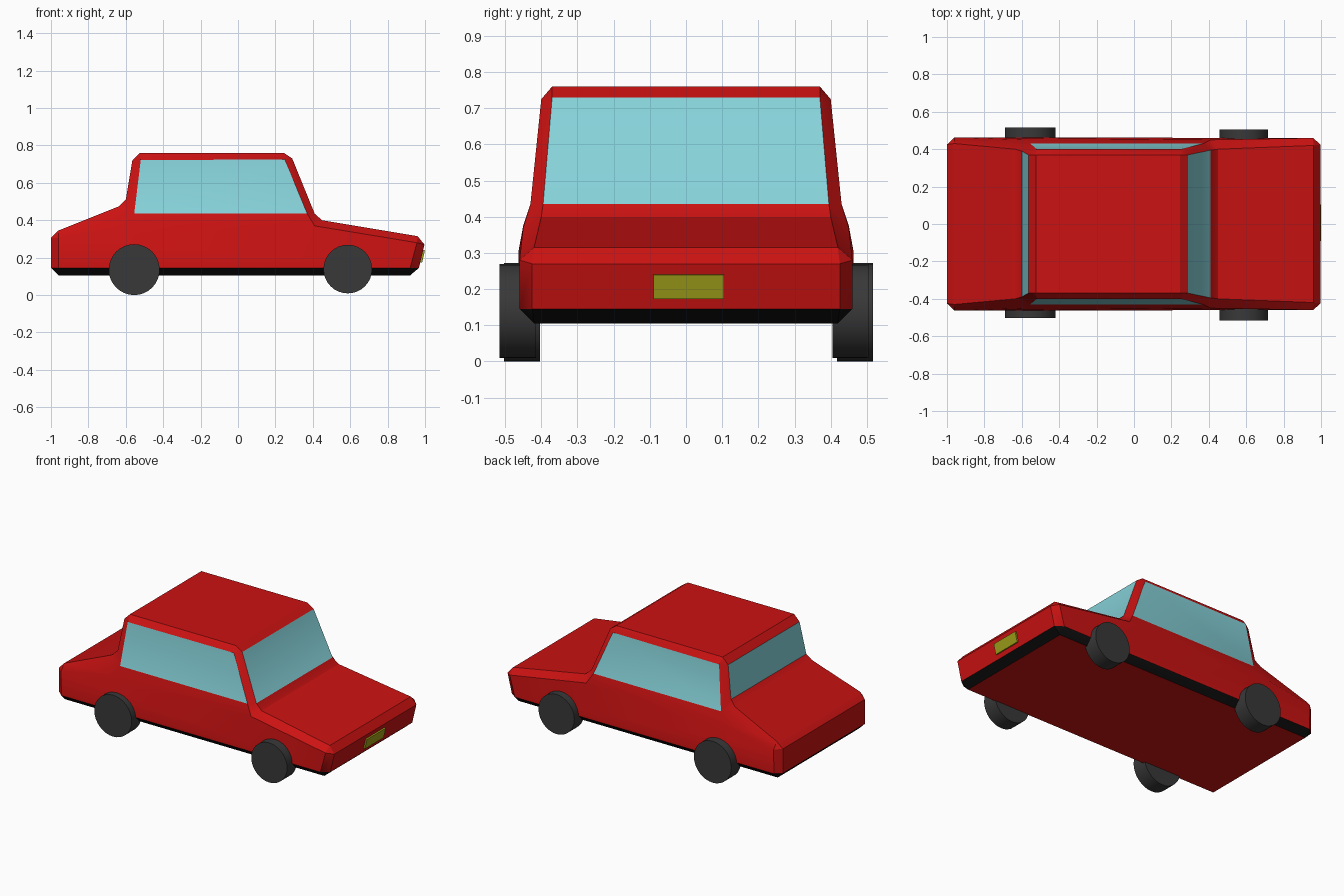
import bpy, bmesh, math

if "Cube" in bpy.data.objects:
    bpy.data.objects.remove(bpy.data.objects["Cube"])

def material(name, rgb):
    m = bpy.data.materials.new(name)
    m.diffuse_color = (*rgb, 1)
    m.use_nodes = True
    m.node_tree.nodes["Principled BSDF"].inputs["Base Color"].default_value = m.diffuse_color
    return m

red = material("red_paint", (0.6, 0.006, 0.006))
glass = material("glass", (0.24, 0.65, 0.70))
black = material("black_trim", (0.004, 0.004, 0.004))
rubber = material("rubber", (0.04, 0.04, 0.04))
yellow = material("plate_yellow", (0.35, 0.35, 0.01))

# Side loop of the body: (x, half width, z)
side = dict(
    A=(-.96, .46, .145), B=(-.96, .463, .305), D=(-.59, .45, .375),
    E=(-.555, .43, .435), F=(-.52, .40, .722), H=(.25, .40, .725),
    J=(.37, .43, .435), K=(.41, .45, .37), M=(.957, .46, .28), N=(.92, .46, .145))

# Centre profile, rear to front: (x, half width, z, matching side point)
profile = [
    (-1, .425, .145, 'A'), (-1, .425, .305, 'B'), (-.96, .43, .345, 'B'),
    (-.635, .40, .475, 'D'), (-.60, .39, .51, 'E'), (-.565, .37, .72, 'F'),
    (-.525, .37, .76, 'F'), (.245, .37, .76, 'H'), (.29, .37, .73, 'H'),
    (.41, .395, .435, 'J'), (.45, .40, .40, 'K'), (.96, .42, .315, 'M'),
    (.997, .425, .27, 'M'), (.967, .425, .145, 'N')]
RED, GLASS, BLACK = 0, 1, 2

def build_body():
    bm = bmesh.new()

    def face(verts, mat=RED):
        bm.faces.new(verts).material_index = mat

    rims, floors = [], []
    for s in (-1, 1):
        S = {k: bm.verts.new((x, s * y, z)) for k, (x, y, z) in side.items()}
        rim = [bm.verts.new((x, s * y, z)) for x, y, z, _ in profile]
        floor = [bm.verts.new((x, s * .42, .105)) for x in (-.96, .92)]
        # Chamfer between the centre profile and the side
        for i in range(len(rim) - 1):
            p, q = S[profile[i][3]], S[profile[i + 1][3]]
            face([rim[i], rim[i + 1], q] + ([p] if p != q else []))
        # Doors, shoulder and side window
        face([S[k] for k in "ANMKDB"])
        face([S[k] for k in "DKJE"])
        face([S[k] for k in "EJHF"], GLASS)
        # Black sill along the side and at the corners
        face([S['A'], S['N'], floor[1], floor[0]], BLACK)
        face([rim[0], S['A'], floor[0]], BLACK)
        face([rim[-1], S['N'], floor[1]], BLACK)
        rims.append(rim)
        floors.append(floor)

    # Panels across the car; rear window and windscreen are glass
    l, r = rims
    for i in range(len(l) - 1):
        face([l[i], l[i + 1], r[i + 1], r[i]], GLASS if i in (4, 8) else RED)
    # End sills and floor
    for end, k in ((0, 0), (-1, 1)):
        face([l[end], r[end], floors[1][k], floors[0][k]], BLACK)
    face(floors[0] + floors[1][::-1])

    bmesh.ops.recalc_face_normals(bm, faces=bm.faces)
    mesh = bpy.data.meshes.new("body")
    bm.to_mesh(mesh)
    bm.free()
    for m in (red, glass, black):
        mesh.materials.append(m)
    ob = bpy.data.objects.new("body", mesh)
    bpy.context.collection.objects.link(ob)
    return ob

def smooth(ob):
    bpy.ops.object.select_all(action='DESELECT')
    ob.select_set(True)
    bpy.context.view_layer.objects.active = ob
    bpy.ops.object.shade_smooth_by_angle(angle=math.radians(30))

smooth(build_body())

# Wheels
for end, x, z, r, shift in (("rear", -.555, .136, .136, .007),
                            ("front", .587, .139, .13, -.005)):
    for label, s in (("right", -1), ("left", 1)):
        bpy.ops.mesh.primitive_cylinder_add(
            vertices=32, radius=r, depth=.1, location=(x, s * .46 + shift, z),
            rotation=(math.pi / 2, 0, 0))
        wheel = bpy.context.object
        wheel.name = f"{end}_{label}_wheel"
        wheel.data.materials.append(rubber)
        smooth(wheel)

# Number plate on the sloping nose
bpy.ops.mesh.primitive_cube_add(size=1, location=(.982, .007, .208),
                                rotation=(0, math.radians(13), 0))
plate = bpy.context.object
plate.name = "number_plate"
plate.scale = (.02, .195, .068)
plate.data.materials.append(yellow)
